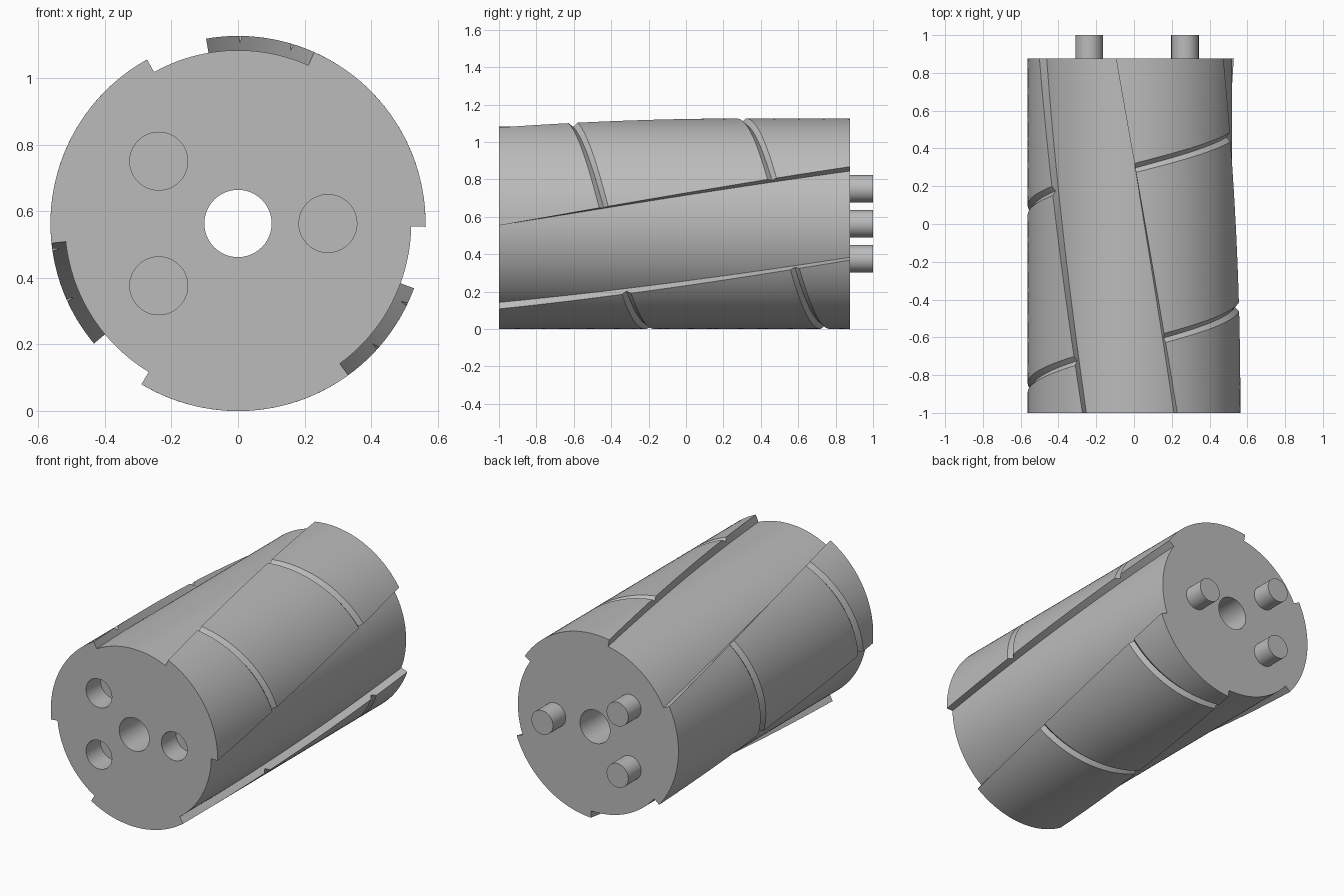
import bpy, bmesh, math
from mathutils import Matrix, Vector

if "Cube" in bpy.data.objects:
    bpy.data.objects.remove(bpy.data.objects["Cube"], do_unlink=True)

CORE_R, LAND_R = 0.52, 0.563
FRONT, BACK, TIP = -1.0, 0.877, 1.0
AXIS_Z = LAND_R
TWIST = math.radians(33.8)
LAND_ARC = math.radians(67)
GROOVE_SKEW, GROOVE_HALF, GROOVE_DEPTH = 0.163, 0.024, 0.022
PIN_SPOTS = [(0.27, 0), (-0.238, 0.187), (-0.238, -0.187)]

grey = bpy.data.materials.new("plain grey")
grey.use_nodes = True
colour = (0.5, 0.5, 0.5, 1)
grey.diffuse_color = colour
grey.node_tree.nodes["Principled BSDF"].inputs["Base Color"].default_value = colour


def add_object(name, bm):
    bmesh.ops.recalc_face_normals(bm, faces=bm.faces)
    mesh = bpy.data.meshes.new(name)
    bm.to_mesh(mesh)
    bm.free()
    mesh.materials.append(grey)
    obj = bpy.data.objects.new(name, mesh)
    bpy.context.collection.objects.link(obj)
    return obj


def activate(obj):
    bpy.ops.object.select_all(action='DESELECT')
    obj.select_set(True)
    bpy.context.view_layer.objects.active = obj


def smooth(obj):
    activate(obj)
    bpy.ops.object.shade_smooth_by_angle(angle=math.radians(30))


def rod(name, radius, y0, y1, x=0, z=0, sides=48):
    """Cylinder lying along y, placed relative to the roller axis."""
    bm = bmesh.new()
    place = Matrix.Translation((x, (y0 + y1) / 2, AXIS_Z + z)) @ Matrix.Rotation(math.pi / 2, 4, 'X')
    bmesh.ops.create_cone(bm, cap_ends=True, segments=sides, radius1=radius,
                          radius2=radius, depth=y1 - y0, matrix=place)
    return add_object(name, bm)


def cut(target, cutter):
    cutter.hide_render = True
    activate(target)
    mod = target.modifiers.new("cut", 'BOOLEAN')
    mod.operation, mod.solver, mod.object = 'DIFFERENCE', 'EXACT', cutter
    bpy.ops.object.modifier_apply(modifier=mod.name)
    bpy.data.objects.remove(cutter, do_unlink=True)


def helical_land(name, start_angle, grooves):
    """Raised twisted band with V grooves running across it."""
    # key rows: (y at leading edge, skew across the band, groove depth)
    keys = [(FRONT, 0, 0)]
    for y in grooves:
        keys += [(y - GROOVE_HALF, GROOVE_SKEW, 0),
                 (y, GROOVE_SKEW, GROOVE_DEPTH),
                 (y + GROOVE_HALF, GROOVE_SKEW, 0)]
    keys.append((BACK, 0, 0))

    # fill the plain stretches with in-between rows
    rows = [keys[0]]
    for a, b in zip(keys, keys[1:]):
        steps = 1 if a[2] or b[2] else 10
        for s in range(1, steps + 1):
            rows.append(tuple(Vector(a).lerp(Vector(b), s / steps)))

    bm = bmesh.new()
    columns = 28

    def point(row, u, radius):
        y = row[0] - row[1] * u
        angle = start_angle + LAND_ARC * u + TWIST * (y - FRONT) / (BACK - FRONT)
        return bm.verts.new((radius * math.cos(angle), y, AXIS_Z + radius * math.sin(angle)))

    # each row is a closed section: outer arc, then inner arc backwards
    sections = []
    for row in rows:
        us = [i / columns for i in range(columns + 1)]
        outer = [point(row, u, LAND_R - row[2]) for u in us]
        inner = [point(row, u, CORE_R - 0.001) for u in reversed(us)]
        sections.append(outer + inner)
    count = len(sections[0])
    for a, b in zip(sections, sections[1:]):
        for i in range(count):
            j = (i + 1) % count
            bm.faces.new((a[i], a[j], b[j], b[i]))
    for section in (sections[0], sections[-1]):
        for i in range(columns):
            bm.faces.new((section[i], section[i + 1], section[count - 2 - i], section[count - 1 - i]))
    smooth(add_object(name, bm))


# Core with a through bore and three blind sockets in the front
core = rod("core", CORE_R, FRONT, BACK, sides=160)
cut(core, rod("bore_cutter", 0.101, FRONT - 0.1, BACK + 0.1, sides=64))
for x, z in PIN_SPOTS:
    cut(core, rod("socket_cutter", 0.087, FRONT - 0.1, FRONT + 0.14, x, z))
smooth(core)

# Locating pins on the back
for i, (x, z) in enumerate(PIN_SPOTS):
    smooth(rod(f"locating_pin_{i + 1}", 0.073, BACK - 0.02, TIP, x, z))

# Three raised bands, each with its pair of grooves staggered along the roller
for i, shift in enumerate((0, -0.285, 0.285)):
    helical_land(f"raised_band_{i + 1}", math.radians(120 * i - 1),
                 [-0.44 + shift, 0.46 + shift])
